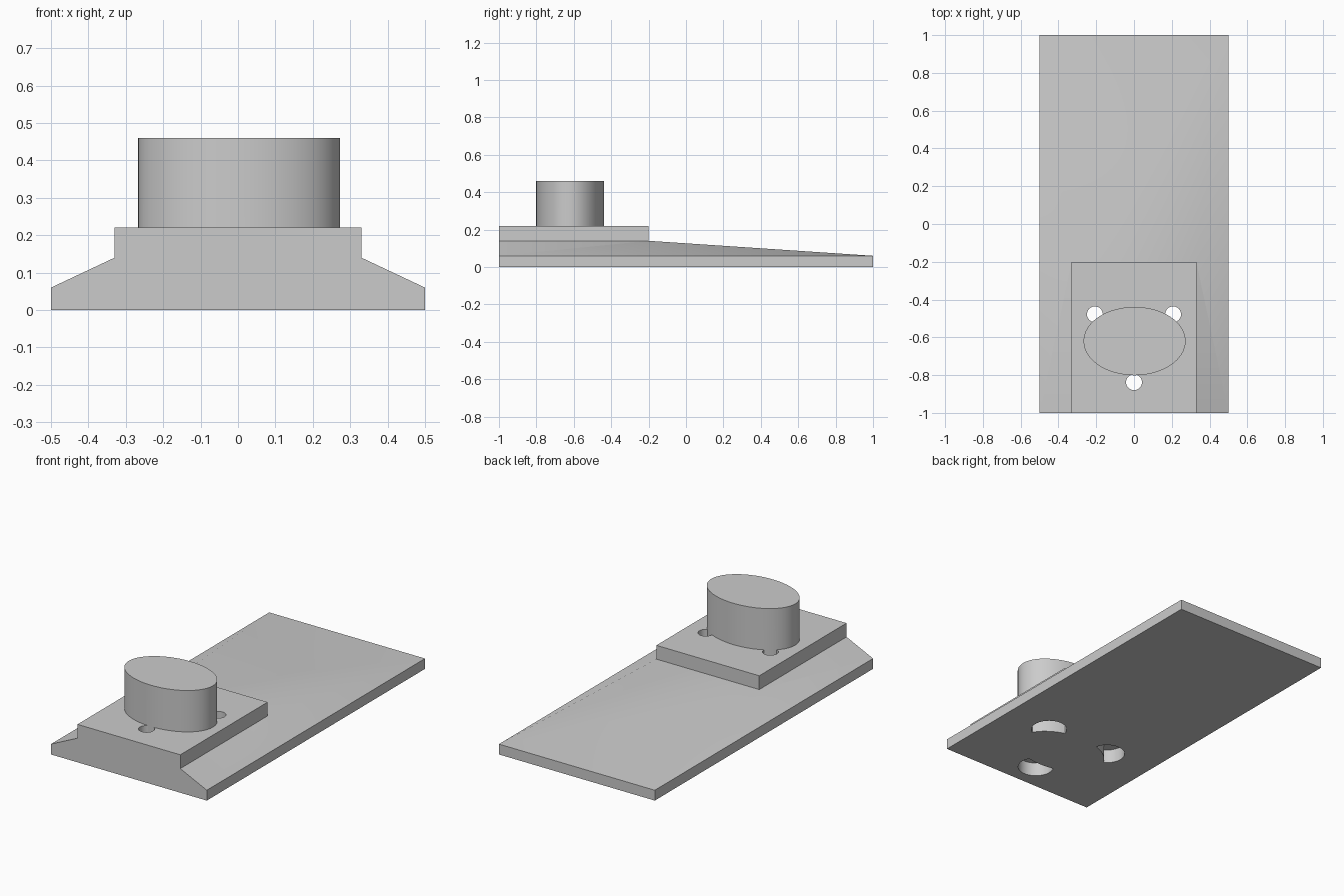
import bpy, bmesh, math
from mathutils import Matrix

if "Cube" in bpy.data.objects:
    bpy.data.objects.remove(bpy.data.objects["Cube"])

grey = bpy.data.materials.new("plain grey")
grey.diffuse_color = (0.6, 0.6, 0.6, 1)
grey.use_nodes = True
grey.node_tree.nodes["Principled BSDF"].inputs["Base Color"].default_value = grey.diffuse_color


def finish(name, bm):
    bmesh.ops.recalc_face_normals(bm, faces=bm.faces[:])
    mesh = bpy.data.meshes.new(name)
    bm.to_mesh(mesh)
    bm.free()
    mesh.materials.append(grey)
    obj = bpy.data.objects.new(name, mesh)
    bpy.context.collection.objects.link(obj)
    return obj


def cylinder(name, x, y, z0, z1, rx, ry, sides=64):
    bm = bmesh.new()
    m = (Matrix.Translation((x, y, (z0 + z1) / 2))
         @ Matrix.Diagonal((rx, ry, z1 - z0, 1)))
    bmesh.ops.create_cone(bm, cap_ends=True, segments=sides, radius1=1,
                          radius2=1, depth=1, matrix=m)
    return finish(name, bm)


def combine(target, tool, operation):
    mod = target.modifiers.new("combine", 'BOOLEAN')
    mod.operation = operation
    mod.solver = 'EXACT'
    mod.object = tool
    bpy.context.view_layer.objects.active = target
    bpy.ops.object.modifier_apply(modifier=mod.name)
    bpy.data.objects.remove(tool)


# Flat slab with a raised ridge that tapers to the back edge
bm = bmesh.new()
for s in (-1, 1):
    for y in (-1, 1):
        for z in (0, 0.06):
            bm.verts.new((s * 0.5, y, z))
    for y in (-1, -0.2):
        bm.verts.new((s * 0.33, y, 0.14))
bmesh.ops.convex_hull(bm, input=bm.verts[:])
bmesh.ops.dissolve_limit(bm, angle_limit=0.01, verts=bm.verts[:], edges=bm.edges[:])
base = finish("mounting_base", bm)

# Raised rectangular pad
bm = bmesh.new()
bmesh.ops.create_cube(bm, size=1, matrix=Matrix.Translation((0, -0.6, 0.16))
                      @ Matrix.Diagonal((0.66, 0.8, 0.12, 1)))
combine(base, finish("pad", bm), 'UNION')

# Three screw holes, each with a wide recess underneath
for x, y in ((-0.207, -0.478), (0.207, -0.478), (0, -0.838)):
    combine(base, cylinder("recess", x, y, -0.1, 0.08, 0.097, 0.097, 48), 'DIFFERENCE')
    combine(base, cylinder("screw_hole", x, y, -0.1, 0.4, 0.042, 0.042, 32), 'DIFFERENCE')

# Oval post running through to the underside
combine(base, cylinder("oval_post", 0.003, -0.62, 0, 0.46, 0.27, 0.181), 'UNION')

bpy.ops.object.select_all(action='DESELECT')
base.select_set(True)
bpy.context.view_layer.objects.active = base
bpy.ops.object.shade_smooth_by_angle(angle=math.radians(30))
